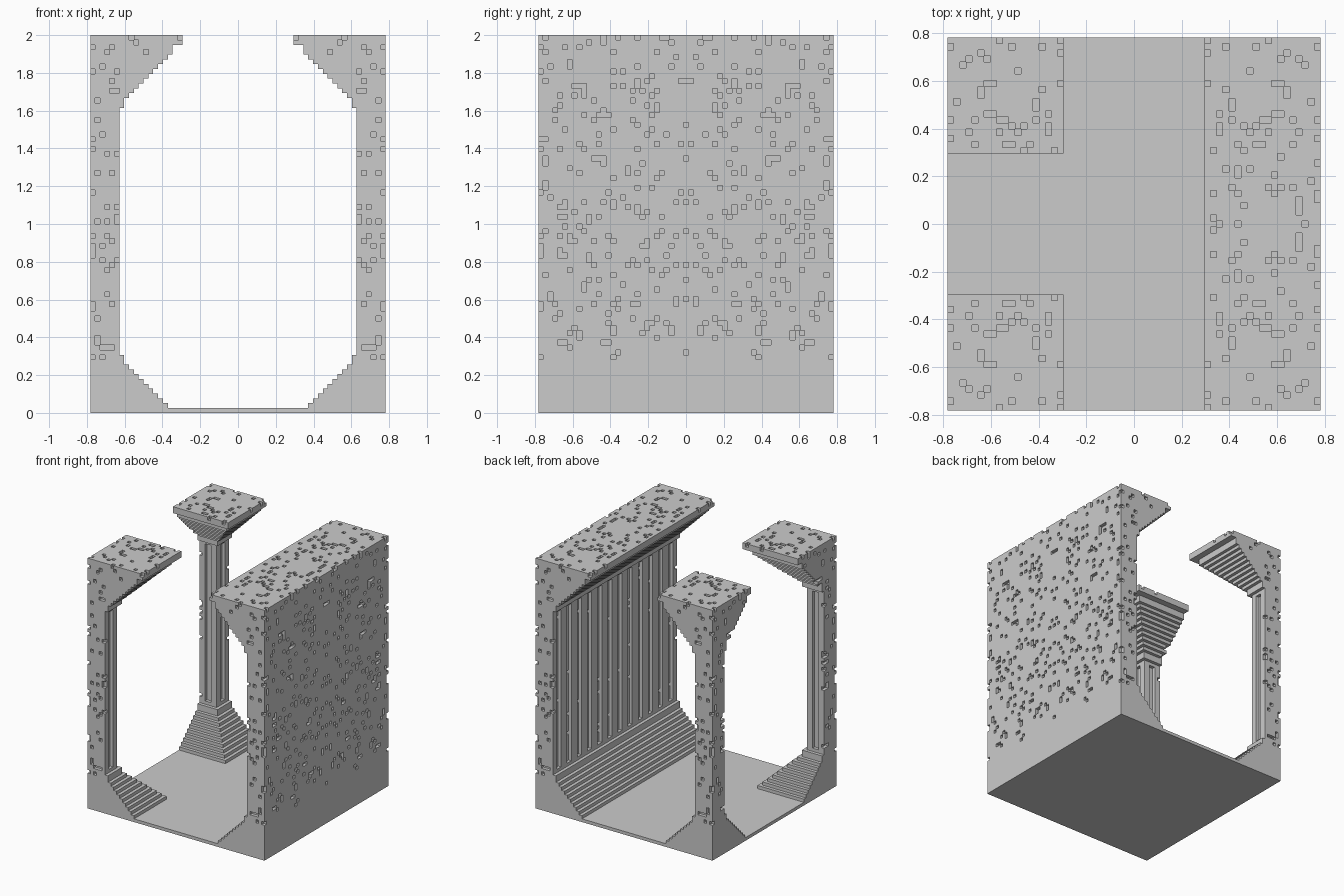
import bpy, bmesh, random

if "Cube" in bpy.data.objects:
    bpy.data.objects.remove(bpy.data.objects["Cube"])

V = 2 / 78            # block size
N, H = 61, 78         # blocks across, blocks high
HALF = N * V / 2
random.seed(7)


def scatter(w, h, chance):
    return {(i, k) for i in range(w) for k in range(h) if random.random() < chance}


# Weathering pits, shared by every part so they mirror across the model
side_pits = scatter(31, H, 0.10)
end_pits = scatter(19, H, 0.09)
top_pits = scatter(19, 31, 0.10)
groove_pits = scatter(31, H, 0.06)


def reach(k):
    """How far the stepped profile projects inward at layer k."""
    if k < 2:
        return 16
    if k < 12:
        return max(17 - k, 7)     # stepped plinth
    if k >= 76:
        return 19                 # cap slab
    if k >= 63:
        return min(max(k - 57, 7), 17)   # stepped capital
    return 6                      # shaft


def pitted(d, j, k):
    f = min(j, N - 1 - j)
    return k > 10 and ((d == 0 and (f, k) in side_pits)
                       or (f == 0 and (d, k) in end_pits)
                       or (k == H - 1 and (d, f) in top_pits))


def groove(i, k):
    return 13 <= k <= 61 and i % 5 in (2, 3)


def wall_cells():
    for k in range(1, H):
        r = reach(k)
        for j in range(N):
            for d in range(r):
                if d == 5 and groove(j, k):
                    continue
                if d == 4 and groove(j, k) and (min(j, N - 1 - j), k) in groove_pits:
                    continue
                if not pitted(d, j, k):
                    yield d, j, k


def column_cells():
    for k in range(1, H):
        r = reach(k)
        for j in range(r):
            for d in range(r):
                if (d == 5 and groove(j, k)) or (j == 5 and groove(d, k)):
                    continue
                if not pitted(d, j, k):
                    yield d, j, k


# Corner offsets of each block face, wound outward
FACES = {
    (1, 0, 0): ((1, 0, 0), (1, 1, 0), (1, 1, 1), (1, 0, 1)),
    (-1, 0, 0): ((0, 0, 0), (0, 0, 1), (0, 1, 1), (0, 1, 0)),
    (0, 1, 0): ((0, 1, 0), (0, 1, 1), (1, 1, 1), (1, 1, 0)),
    (0, -1, 0): ((0, 0, 0), (1, 0, 0), (1, 0, 1), (0, 0, 1)),
    (0, 0, 1): ((0, 0, 1), (1, 0, 1), (1, 1, 1), (0, 1, 1)),
    (0, 0, -1): ((0, 0, 0), (0, 1, 0), (1, 1, 0), (1, 0, 0)),
}


def build(name, cells, sx=1, sy=1):
    """Skin a set of blocks; sx / sy = -1 mirrors the part."""
    cells = set(cells)
    bm = bmesh.new()
    verts = {}
    for d, j, k in cells:
        for (a, b, c), corners in FACES.items():
            if (d + a, j + b, k + c) in cells or k + c == 0:
                continue
            quad = []
            for p, q, r in corners:
                key = (d + p, j + q, k + r)
                if key not in verts:
                    verts[key] = bm.verts.new((sx * (key[0] * V - HALF),
                                               sy * (key[1] * V - HALF), key[2] * V))
                quad.append(verts[key])
            bm.faces.new(quad)
    if sx * sy < 0:
        bmesh.ops.reverse_faces(bm, faces=bm.faces[:])
    mesh = bpy.data.meshes.new(name)
    bm.to_mesh(mesh)
    bm.free()
    bpy.context.collection.objects.link(bpy.data.objects.new(name, mesh))


# Floor slab
bpy.ops.mesh.primitive_cube_add(size=1, location=(0, 0, V / 2))
floor = bpy.context.object
floor.name = "floor"
floor.scale = (2 * HALF, 2 * HALF, V)

# Two corner columns on the left, one fluted wall on the right
build("front_column", column_cells())
build("back_column", column_cells(), sy=-1)
build("side_wall", wall_cells(), sx=-1)
